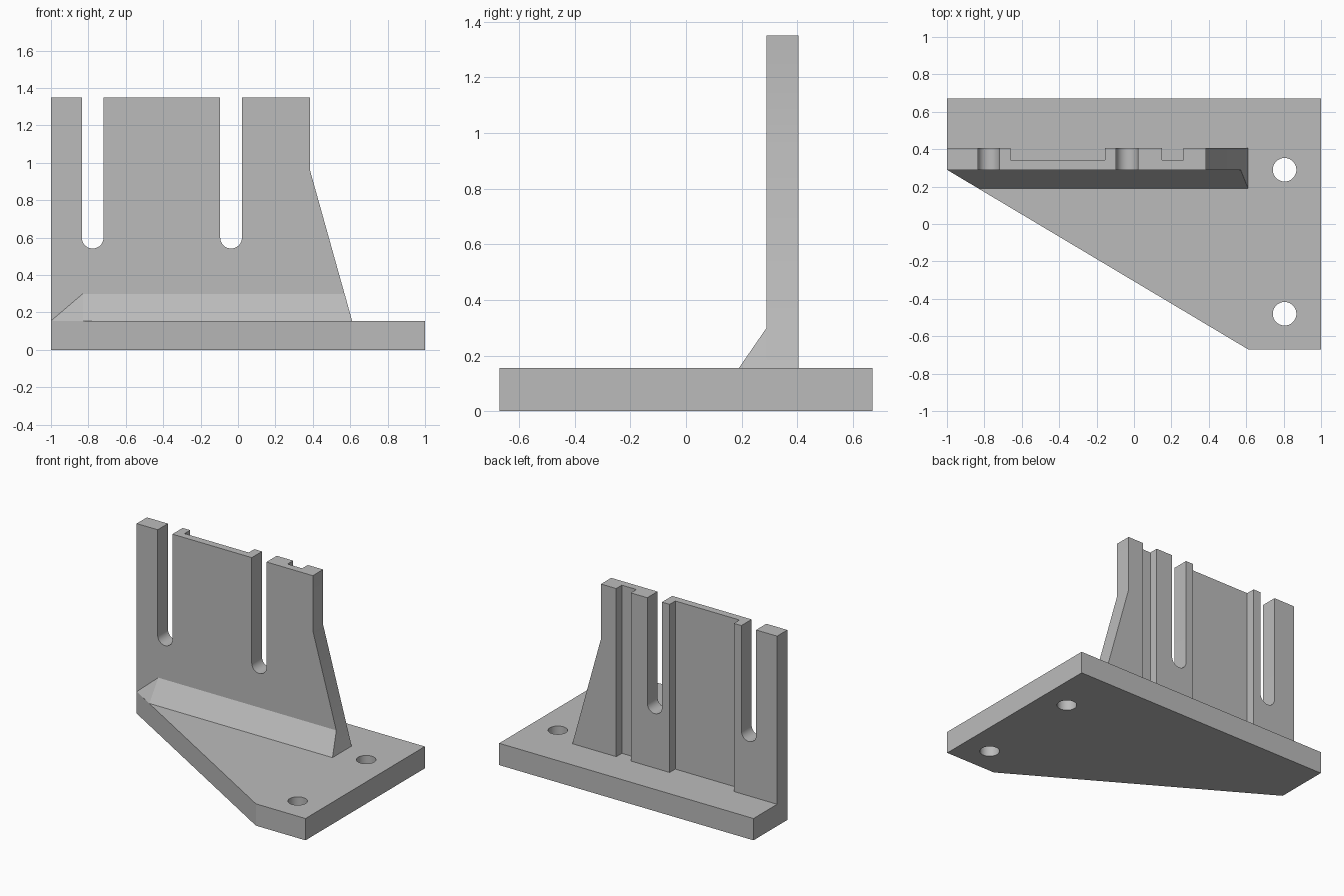
import bpy
import bmesh
from math import pi, cos, sin, radians
from mathutils import Vector

cube = bpy.data.objects.get("Cube")
if cube:
    bpy.data.objects.remove(cube, do_unlink=True)

grey = bpy.data.materials.new("matte_grey")
grey.use_nodes = True
COLOUR = (0.5, 0.5, 0.5, 1)
grey.diffuse_color = COLOUR
grey.node_tree.nodes["Principled BSDF"].inputs["Base Color"].default_value = COLOUR

PLATE_TOP, WALL_TOP = 0.155, 1.35
WALL_FRONT, WALL_BACK = 0.29, 0.405


def make_object(name, bm):
    bmesh.ops.recalc_face_normals(bm, faces=bm.faces)
    mesh = bpy.data.meshes.new(name)
    bm.to_mesh(mesh)
    bm.free()
    mesh.materials.append(grey)
    obj = bpy.data.objects.new(name, mesh)
    bpy.context.collection.objects.link(obj)
    return obj


def prism(name, profile, low, high, axis):
    """Extrude a 2D outline along y (profile in xz) or z (profile in xy)."""
    bm = bmesh.new()
    if axis == "y":
        points, push = [(a, low, b) for a, b in profile], (0, high - low, 0)
    else:
        points, push = [(a, b, low) for a, b in profile], (0, 0, high - low)
    face = bm.faces.new([bm.verts.new(p) for p in points])
    grown = bmesh.ops.extrude_face_region(bm, geom=[face], use_keep_orig=True)
    moved = [v for v in grown["geom"] if isinstance(v, bmesh.types.BMVert)]
    bmesh.ops.translate(bm, verts=moved, vec=Vector(push))
    return make_object(name, bm)


def arc(x, y, radius, start, sweep, steps):
    return [(x + radius * cos(start + sweep * i / steps),
             y + radius * sin(start + sweep * i / steps)) for i in range(steps + 1)]


def cut(target, cutters):
    bpy.context.view_layer.objects.active = target
    for cutter in cutters:
        mod = target.modifiers.new("cut", "BOOLEAN")
        mod.operation, mod.solver, mod.object = "DIFFERENCE", "EXACT", cutter
        bpy.ops.object.modifier_apply(modifier=mod.name)
        bpy.data.objects.remove(cutter, do_unlink=True)
    bpy.ops.object.select_all(action="DESELECT")
    target.select_set(True)
    bpy.ops.object.shade_smooth_by_angle(angle=radians(30))


# Base plate with a slanted front edge and two bolt holes
base = prism("base_plate", [(-1, 0.67), (-1, 0.29), (0.61, -0.67), (1, -0.67), (1, 0.67)],
             0, PLATE_TOP, "z")
cut(base, [prism("bolt_hole", arc(0.805, y, 0.063, 0, 2 * pi, 48)[:-1], -0.1, 0.3, "z")
           for y in (0.29, -0.48)])

# Upright wall with a tapered right end
wall = prism("upright_wall", [(-1, PLATE_TOP), (0.61, PLATE_TOP), (0.385, 0.96),
                              (0.385, WALL_TOP), (-1, WALL_TOP)],
             WALL_FRONT, WALL_BACK, "y")

# Round-bottomed slots through the wall, and shallow channels in its back
cutters = []
for x in (-0.777, -0.037):
    r = 0.058
    outline = arc(x, 0.6, r, pi, pi, 24) + [(x + r, 1.5), (x - r, 1.5)]
    cutters.append(prism("slot", outline, 0.1, 0.6, "y"))
for left, right in ((-0.66, -0.155), (0.15, 0.265)):
    outline = [(left, 0.1), (right, 0.1), (right, 1.5), (left, 1.5)]
    cutters.append(prism("back_channel", outline, 0.342, 0.6, "y"))
cut(wall, cutters)

# Sloped brace along the foot of the wall, trimmed to the slanted plate edge
bm = bmesh.new()
for p in ((-1, WALL_FRONT, PLATE_TOP), (-0.83, 0.19, PLATE_TOP), (-0.83, WALL_FRONT, 0.3),
          (0.57, WALL_FRONT, 0.3), (0.61, 0.19, PLATE_TOP), (0.61, WALL_FRONT, PLATE_TOP)):
    bm.verts.new(p)
bmesh.ops.convex_hull(bm, input=bm.verts)
bmesh.ops.dissolve_limit(bm, angle_limit=radians(1), verts=bm.verts, edges=bm.edges)
make_object("foot_brace", bm)
